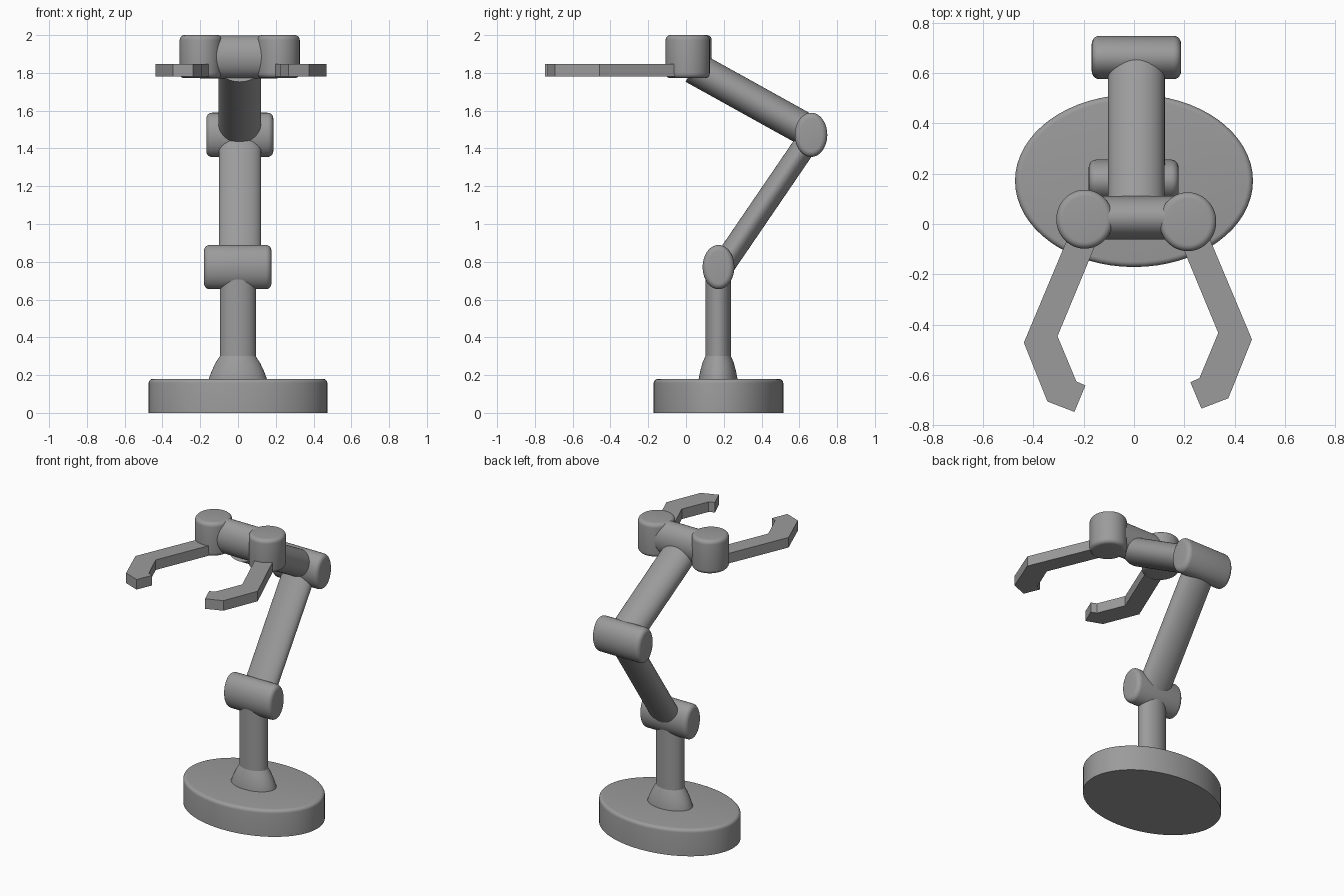
import bpy, bmesh, math
from mathutils import Vector

if "Cube" in bpy.data.objects:
    bpy.data.objects.remove(bpy.data.objects["Cube"])

X, Y, Z = Vector((1, 0, 0)), Vector((0, 1, 0)), Vector((0, 0, 1))
SEG = 64

# Dark grey paint shared by all parts
GREY = bpy.data.materials.new("dark_grey")
GREY.diffuse_color = (0.33, 0.33, 0.33, 1)
GREY.use_nodes = True
GREY.node_tree.nodes["Principled BSDF"].inputs["Base Color"].default_value = GREY.diffuse_color


def finish(name, bm, smooth=True):
    bmesh.ops.recalc_face_normals(bm, faces=bm.faces)
    mesh = bpy.data.meshes.new(name)
    bm.to_mesh(mesh)
    bm.free()
    mesh.materials.append(GREY)
    ob = bpy.data.objects.new(name, mesh)
    bpy.context.collection.objects.link(ob)
    if smooth:
        bpy.ops.object.select_all(action='DESELECT')
        ob.select_set(True)
        bpy.context.view_layer.objects.active = ob
        bpy.ops.object.shade_smooth_by_angle(angle=math.radians(35))
    return ob


def loft(name, origin, u, v, w, rings):
    """Elliptical rings (half_u, half_v, height along w) joined and capped."""
    bm = bmesh.new()
    loops = []
    for a, b, h in rings:
        loops.append([bm.verts.new(Vector(origin) + u * a * math.cos(t) + v * b * math.sin(t) + w * h)
                      for t in (2 * math.pi * i / SEG for i in range(SEG))])
    for lo, hi in zip(loops, loops[1:]):
        for i in range(SEG):
            j = (i + 1) % SEG
            bm.faces.new((lo[i], lo[j], hi[j], hi[i]))
    bm.faces.new(loops[0][::-1])
    bm.faces.new(loops[-1])
    return finish(name, bm)


def rod(name, p0, p1, a, b, round0=0.0, round1=0.0):
    """Elliptical rod from p0 to p1 with optionally rounded ends."""
    p0, p1 = Vector(p0), Vector(p1)
    w = (p1 - p0).normalized()
    length = (p1 - p0).length
    u = Y if abs(w.x) > 0.9 else X
    v = w.cross(u)
    arc = [math.pi / 2 * i / 5 for i in range(6)]

    def end(r):
        return [(r * (1 - math.sin(t)), r * (1 - math.cos(t))) for t in arc] if r else [(0, 0)]
    # near end: inset shrinks as height grows; far end is the reverse
    rings = [(a - s, b - s, h) for h, s in reversed(end(round0))] if not round0 else \
            [(a - s, b - s, h) for s, h in end(round0)][::1]
    if round0:
        rings.sort(key=lambda r: r[2])
    rings += [(a - s, b - s, length - h) for s, h in sorted(end(round1), key=lambda e: -e[1])]
    return loft(name, p0, u, v, w, rings)


# Base plate, flared collar and column
rod("base_plate", (0, 0.172, 0), (0, 0.172, 0.18), 0.473, 0.343, 0, 0.022)
loft("column_collar", (-0.001, 0.17, 0), X, Y, Z,
     [(0.156, 0.104, 0.16), (0.154, 0.103, 0.18), (0.139, 0.095, 0.22),
      (0.118, 0.083, 0.265), (0.095, 0.068, 0.30)])
rod("column", (-0.001, 0.17, 0.28), (-0.001, 0.17, 0.77), 0.095, 0.068)

# Hinge barrels lying across the arm
rod("lower_joint", (-0.18, 0.172, 0.772), (0.177, 0.172, 0.772), 0.084, 0.117, 0.03, 0.03)
rod("elbow_joint", (-0.168, 0.662, 1.472), (0.187, 0.662, 1.472), 0.086, 0.117, 0.03, 0.03)
rod("wrist_barrel", (-0.2, 0.025, 1.885), (0.21, 0.025, 1.885), 0.086, 0.114)

# Two arm segments
rod("lower_arm", (0.011, 0.185, 0.765), (0.011, 0.664, 1.467), 0.112, 0.063)
rod("upper_arm", (0.009, 0.66, 1.485), (0.009, 0.04, 1.829), 0.112, 0.087)

# Claw outline on the left side, mirrored for the right
CLAW = [(-0.24, 0.0), (-0.438, -0.472), (-0.344, -0.706), (-0.237, -0.747),
        (-0.193, -0.642), (-0.229, -0.626), (-0.304, -0.446), (-0.119, 0.0)]


def claw(name, mirror):
    bm = bmesh.new()
    pts = [(0.031 - x, y + 0.013) if mirror else (x, y) for x, y in CLAW]
    face = bm.faces.new([bm.verts.new((x, y, 1.78)) for x, y in pts])
    ext = bmesh.ops.extrude_face_region(bm, geom=[face], use_keep_orig=True)
    verts = [g for g in ext["geom"] if isinstance(g, bmesh.types.BMVert)]
    bmesh.ops.translate(bm, vec=(0, 0, 0.068), verts=verts)
    finish(name, bm, smooth=False)


for side, cx, cy in (("left", -0.196, 0.019), ("right", 0.214, 0.009)):
    rod(side + "_claw_pivot", (cx, cy, 1.772), (cx, cy, 2.0), 0.113, 0.117, 0.026, 0.026)
    claw(side + "_claw", side == "right")
